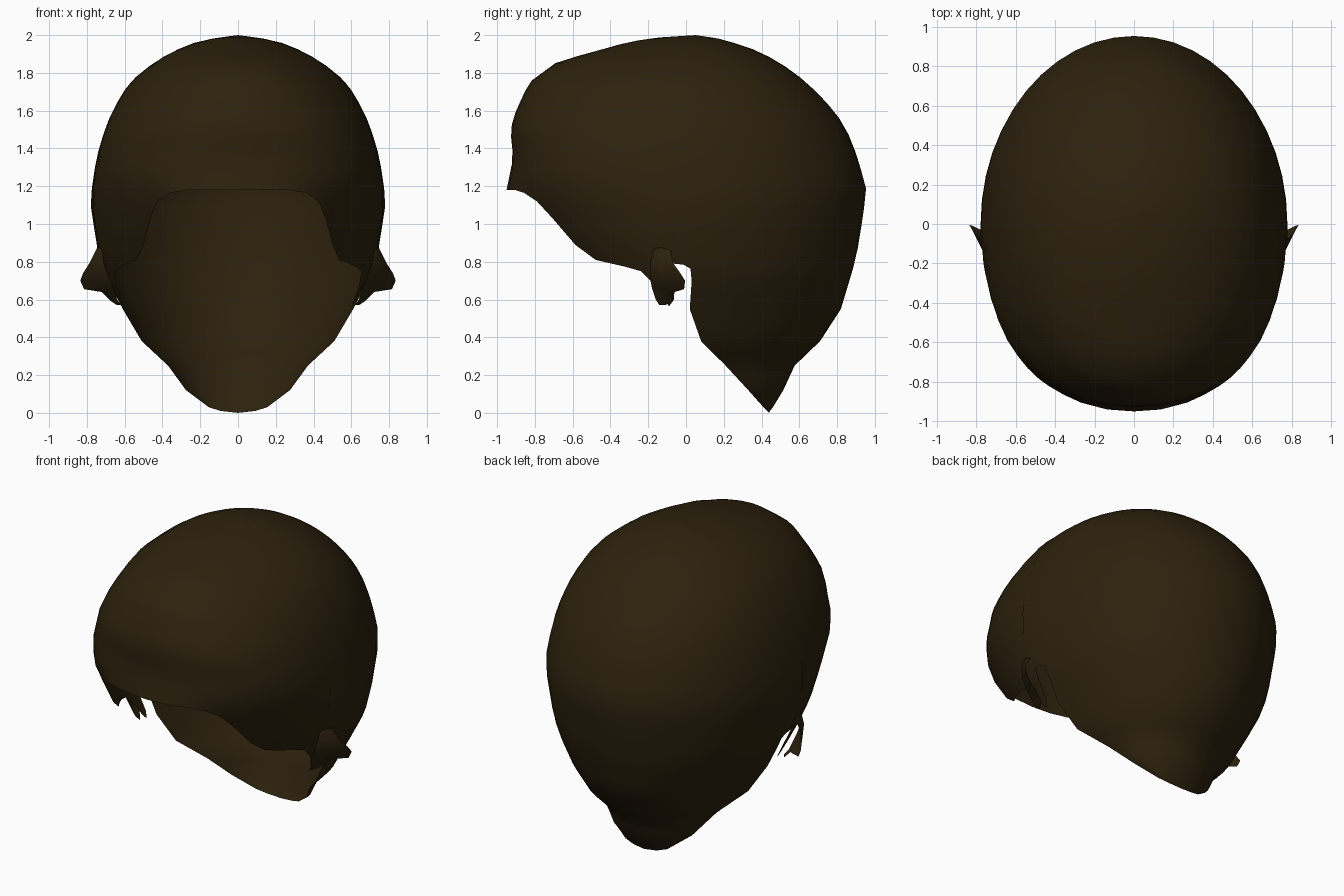
import bpy, bmesh, math
from mathutils import Vector

if "Cube" in bpy.data.objects:
    bpy.data.objects.remove(bpy.data.objects["Cube"])


def lerp_table(table, v):
    """Linear interpolation in rows of (key, value...), keys ascending."""
    if v <= table[0][0]:
        return table[0][1:]
    for a, b in zip(table, table[1:]):
        if v <= b[0]:
            k = (v - a[0]) / (b[0] - a[0])
            return tuple(p + (q - p) * k for p, q in zip(a[1:], b[1:]))
    return table[-1][1:]


# height: half width, side y, front y, back y
SECTION = [
    (0.00, 0.00, 0.44, 0.44, 0.44), (0.01, 0.09, 0.43, 0.43, 0.445),
    (0.03, 0.155, 0.41, 0.41, 0.46),
    (0.12, 0.275, 0.33, 0.30, 0.515), (0.25, 0.37, 0.21, 0.10, 0.575),
    (0.38, 0.51, 0.08, -0.20, 0.71), (0.55, 0.61, 0.02, -0.50, 0.82),
    (0.70, 0.69, 0.03, -0.60, 0.865), (0.80, 0.73, 0.02, -0.70, 0.895),
    (0.90, 0.75, 0.0, -0.80, 0.915), (1.10, 0.78, 0.0, -0.93, 0.945),
    (1.18, 0.775, 0.0, -0.95, 0.955), (1.35, 0.75, 0.0, -0.915, 0.91),
    (1.50, 0.705, 0.0, -0.93, 0.85), (1.60, 0.665, 0.0, -0.90, 0.785),
    (1.75, 0.575, 0.0, -0.83, 0.64), (1.86, 0.44, 0.0, -0.68, 0.49),
    (1.92, 0.33, 0.0, -0.46, 0.37), (1.96, 0.23, 0.02, -0.32, 0.25),
    (1.985, 0.12, 0.04, -0.18, 0.16), (2.00, 0.0, 0.05, 0.05, 0.05),
]
# height: squareness of the front half, fuller at the temples
TEMPLE = [(1.1, 2.0), (1.3, 2.45), (1.5, 2.4), (1.75, 2.1), (1.9, 2.0)]
# angle forward of the ear: hairline height
HAIRLINE = [(0, 0.765), (3, 0.785), (7, 0.79), (9, 0.60), (12, 0.565), (15, 0.60),
            (18, 0.67), (23, 0.75), (30, 0.775), (43, 0.81), (48, 0.89), (53, 1.03),
            (57, 1.12), (63, 1.165), (70, 1.18), (90, 1.18)]


def surface(deg, z):
    """Point on the hair; deg 0 is the right side, 90 front, -90 back."""
    w, ys, yf, yb = lerp_table(SECTION, z)
    c, s = math.cos(math.radians(deg)), math.sin(math.radians(deg))
    if s > 0:
        n = lerp_table(TEMPLE, z)[0]
        r = (abs(c) ** n + s ** n) ** (-1 / n)
        return (w * c * r, ys - (ys - yf) * s * r, z)
    return (w * c, ys - (yb - ys) * s, z)


def grid(bm, rows):
    verts = [[bm.verts.new(p) for p in r] for r in rows]
    for r0, r1 in zip(verts, verts[1:]):
        for i in range(len(r0) - 1):
            bm.faces.new((r0[i], r1[i], r1[i + 1], r0[i + 1]))


def finish(bm, name, material):
    bmesh.ops.remove_doubles(bm, verts=bm.verts, dist=0.0005)
    bmesh.ops.dissolve_degenerate(bm, edges=bm.edges, dist=0.0005)
    bmesh.ops.recalc_face_normals(bm, faces=bm.faces)
    # normals face away from the head
    if sum(f.normal.dot(f.calc_center_median() - CENTRE) * f.calc_area() for f in bm.faces) < 0:
        bmesh.ops.reverse_faces(bm, faces=bm.faces)
    mesh = bpy.data.meshes.new(name)
    bm.to_mesh(mesh)
    bm.free()
    mesh.materials.append(material)
    for p in mesh.polygons:
        p.use_smooth = True
    obj = bpy.data.objects.new(name, mesh)
    bpy.context.collection.objects.link(obj)
    return obj


CENTRE = Vector((0, 0, 1))
brown = bpy.data.materials.new("dark brown hair")
brown.diffuse_color = (0.026, 0.0155, 0.004, 1)
brown.use_nodes = True
brown.node_tree.nodes["Principled BSDF"].inputs["Base Color"].default_value = brown.diffuse_color

# Hair cap: crown down to the hairline, then the nape below the ears
back = [-90 + 7.5 * i for i in range(13)]
front = [3, 7, 9, 12, 15, 18, 23, 30, 37, 43, 48, 53, 57, 63, 70, 80, 90]
bm = bmesh.new()
for side in (1, -1):
    def mirrored(points):
        return [(side * x, y, z) for x, y, z in points]

    cap = []
    for i in range(19):
        drop = math.cos(math.radians(90 * i / 18))
        row = []
        for d in back + front:
            rim = lerp_table(HAIRLINE, max(d, 0))[0]
            row.append(surface(d, rim + (2 - rim) * drop))
        cap.append(mirrored(row))
    grid(bm, cap)
    heights = [0.765, 0.7, 0.62, 0.55, 0.46, 0.38, 0.31, 0.25, 0.18, 0.12, 0.07, 0.03, 0.01, 0]
    grid(bm, [mirrored([surface(d, z) for d in back]) for z in heights])
finish(bm, "hair_cap", brown)

# Curled locks flaring out in front of the ears
LOCK = [
    [(.72, -.17, .87), (.745, -.13, .875), (.74, -.08, .86)],
    [(.71, -.19, .79), (.765, -.14, .81), (.785, -.07, .795)],
    [(.68, -.19, .71), (.755, -.14, .73), (.82, -.03, .74)],
    [(.66, -.18, .66), (.73, -.12, .68), (.835, -.005, .70)],
    [(.65, -.17, .63), (.70, -.11, .65), (.815, -.01, .655)],
    [(.64, -.16, .60), (.68, -.11, .61), (.72, -.06, .64)],
    [(.62, -.14, .57), (.64, -.11, .57), (.67, -.07, .59)],
]
for side, name in ((1, "right_lock"), (-1, "left_lock")):
    bm = bmesh.new()
    grid(bm, [[(side * x, y, z) for x, y, z in r] for r in LOCK])
    finish(bm, name, brown)
